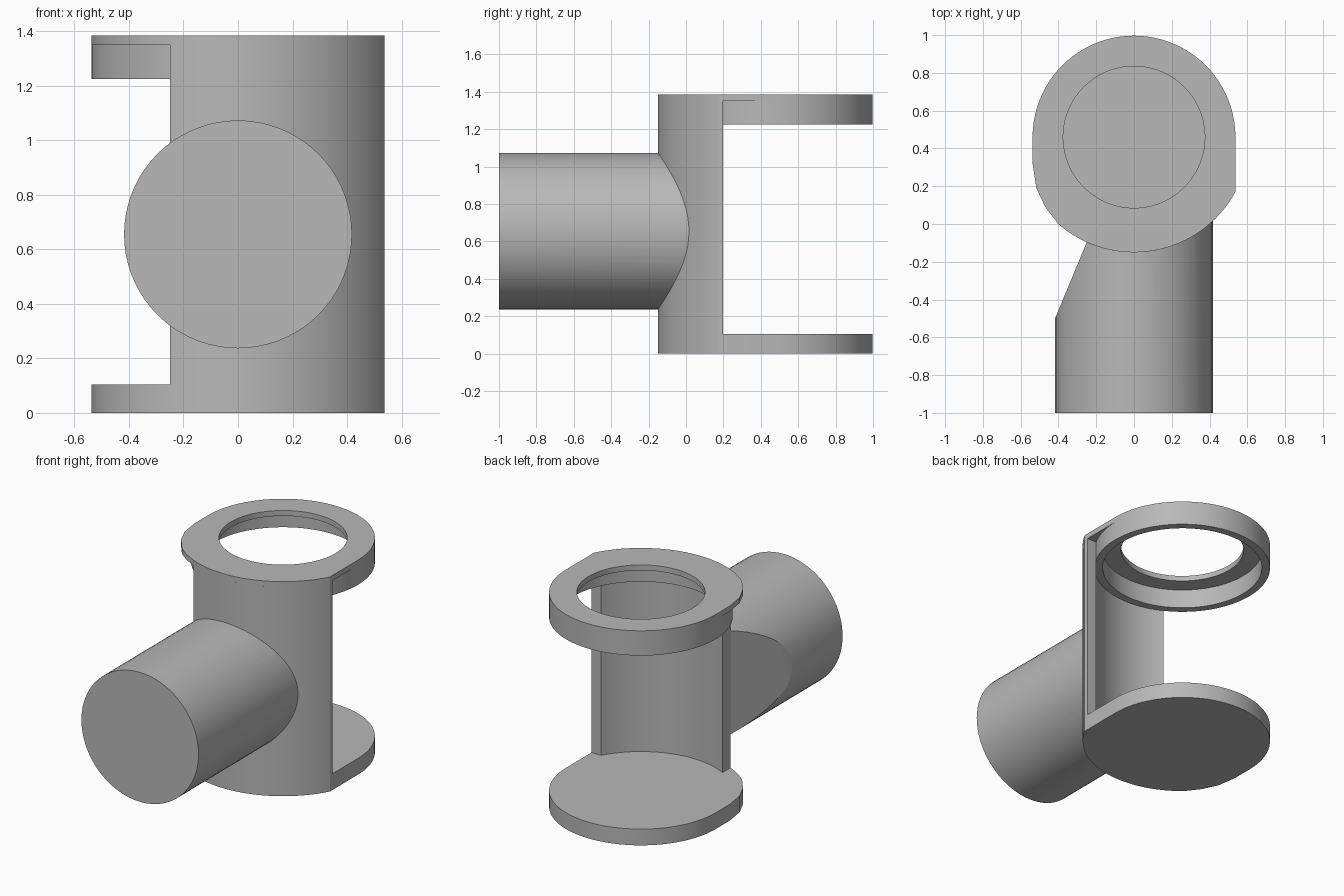
import bpy
import bmesh
from math import sin, cos, radians, asin, sqrt, pi
from mathutils import Matrix, Vector

cube = bpy.data.objects.get("Cube")
if cube:
    bpy.data.objects.remove(cube, do_unlink=True)

CY = 0.46                           # y of the vertical axis
R_IN, R_OUT = 0.537, 0.61           # inner and outer wall radius
HALF = 0.537                        # half width of the flat sides
BASE_TOP, RING_LOW, CAP_LOW, TOP = 0.105, 1.225, 1.35, 1.385

grey = bpy.data.materials.new("plain_grey")
grey.use_nodes = True
GREY = (0.48, 0.48, 0.48, 1)
grey.diffuse_color = GREY
grey.node_tree.nodes["Principled BSDF"].inputs["Base Color"].default_value = GREY


def finish(name, bm):
    bmesh.ops.recalc_face_normals(bm, faces=bm.faces)
    mesh = bpy.data.meshes.new(name)
    bm.to_mesh(mesh)
    bm.free()
    mesh.materials.append(grey)
    ob = bpy.data.objects.new(name, mesh)
    bpy.context.collection.objects.link(ob)
    return ob


def activate(ob):
    bpy.ops.object.select_all(action='DESELECT')
    ob.select_set(True)
    bpy.context.view_layer.objects.active = ob


def smooth(ob):
    activate(ob)
    bpy.ops.object.shade_smooth_by_angle(angle=radians(25))


def arc(r, a0, a1, n):
    """Points on a circle round the vertical axis, angles in radians."""
    return [(r * cos(a0 + (a1 - a0) * i / n), CY + r * sin(a0 + (a1 - a0) * i / n))
            for i in range(n + 1)]


def prism(name, points, z0, z1):
    bm = bmesh.new()
    face = bm.faces.new([bm.verts.new((x, y, z0)) for x, y in points])
    new = bmesh.ops.extrude_face_region(bm, geom=[face])["geom"]
    bmesh.ops.translate(bm, vec=(0, 0, z1 - z0),
                        verts=[v for v in new if isinstance(v, bmesh.types.BMVert)])
    return finish(name, bm)


def cut(ob, cutter):
    mod = ob.modifiers.new("cut", 'BOOLEAN')
    mod.operation = 'DIFFERENCE'
    mod.solver = 'EXACT'
    mod.object = cutter
    activate(ob)
    bpy.ops.object.modifier_apply(modifier=mod.name)
    bpy.data.objects.remove(cutter, do_unlink=True)


def disc_cutter(r, z0, z1):
    return prism("cutter", arc(r, 0, 2 * pi, 96)[:-1], z0, z1)


# Shared plan of base and cap: round back, flat sides, wider round front
front_right = -asin(sqrt(R_OUT ** 2 - HALF ** 2) / R_OUT)
front_left = -pi + asin(0.46 / R_OUT)
left_side = [(-0.47, 0.09), (-0.517, 0.19), (-HALF, 0.32)]
plan = arc(R_IN, 0, pi, 48) + left_side[::-1] + arc(R_OUT, front_left, front_right, 32)

base = prism("base_plate", plan, 0, BASE_TOP)

cap = prism("top_plate", plan, CAP_LOW, TOP)
cut(cap, disc_cutter(0.375, 1.2, 1.5))

# Collar hanging below the cap, open in the middle
collar = prism("collar_ring", arc(R_IN, 0, 2 * pi, 96)[:-1], RING_LOW, CAP_LOW)
cut(collar, disc_cutter(0.487, 1.1, 1.5))

# Curved front wall, cut off on the right side of the model
WALL_X, WALL_Y = -0.25, 0.197
outer = arc(R_OUT, -pi + asin(sqrt(R_OUT ** 2 - WALL_X ** 2) / R_OUT), front_right, 32)
inner = arc(R_IN, -asin((CY - WALL_Y) / R_IN),
            -pi + asin(sqrt(R_IN ** 2 - WALL_X ** 2) / R_IN), 32)
wall = prism("curved_wall", outer + [(HALF, WALL_Y)] + inner, BASE_TOP, CAP_LOW)

# Horizontal tube with a slanted cut, fitted against the wall
R_TUBE, TUBE_Z = 0.418, 0.655
bm = bmesh.new()
bmesh.ops.create_cone(bm, cap_ends=True, segments=72, radius1=R_TUBE, radius2=R_TUBE,
                      depth=1.2, matrix=Matrix.Translation((0, -0.4, TUBE_Z))
                      @ Matrix.Rotation(pi / 2, 4, 'X'))
start, end = Vector((-R_TUBE, -0.5, 0)), Vector((WALL_X, -0.096, 0))
along = end - start
bmesh.ops.bisect_plane(bm, geom=bm.verts[:] + bm.edges[:] + bm.faces[:],
                       plane_co=start, plane_no=(-along.y, along.x, 0), clear_outer=True)
bmesh.ops.holes_fill(bm, edges=[e for e in bm.edges if e.is_boundary])
tube = finish("side_tube", bm)
cut(tube, disc_cutter(0.575, -0.2, 1.6))

for part in (base, cap, collar, wall, tube):
    smooth(part)
